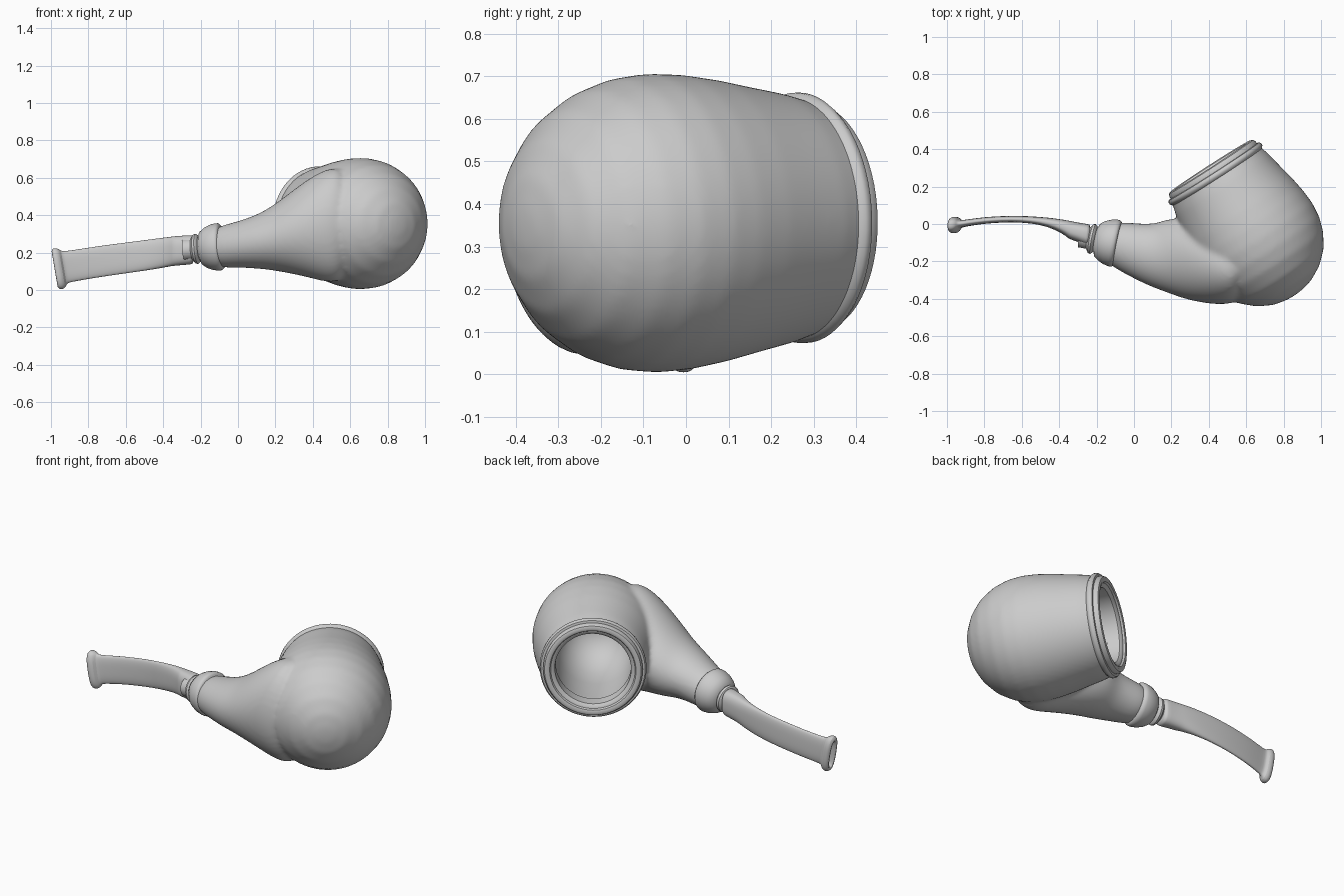
import bpy, bmesh
from math import cos, sin, pi, copysign
from mathutils import Vector

if "Cube" in bpy.data.objects:
    bpy.data.objects.remove(bpy.data.objects["Cube"])


def skin(name, rings, closed=False):
    """Bridge a list of equal-sized point rings; cap the ends unless closed."""
    bm = bmesh.new()
    vs = [[bm.verts.new(p) for p in r] for r in rings]
    n = len(vs[0])
    pairs = list(zip(vs, vs[1:])) + ([(vs[-1], vs[0])] if closed else [])
    for a, b in pairs:
        for i in range(n):
            j = (i + 1) % n
            bm.faces.new((a[i], a[j], b[j], b[i]))
    if not closed:
        bm.faces.new(vs[0])
        bm.faces.new(vs[-1])
    bmesh.ops.recalc_face_normals(bm, faces=bm.faces)
    mesh = bpy.data.meshes.new(name)
    bm.to_mesh(mesh)
    bm.free()
    ob = bpy.data.objects.new(name, mesh)
    bpy.context.collection.objects.link(ob)
    for o in bpy.data.objects:
        o.select_set(o == ob)
    bpy.context.view_layer.objects.active = ob
    bpy.ops.object.shade_smooth_by_angle(angle=0.7)
    return ob


def revolve(name, origin, axis, profile, closed=False, n=64):
    """Turn (radius, distance along axis) points around an axis."""
    o, d = Vector(origin), Vector(axis).normalized()
    a = d.cross(Vector((0, 0, 1))).normalized()
    b = d.cross(a)
    return skin(name, [[o + d * t + (a * cos(2 * pi * i / n) + b * sin(2 * pi * i / n)) * r
                        for i in range(n)] for r, t in profile], closed)


def loft(name, rows, power=2.0, n=32):
    """Oval sections across x: (x, ymin, ymax, zmin, zmax, lean in y, lean in z)."""
    rings = []
    for x, y0, y1, z0, z1, ky, kz in rows:
        ring = []
        for i in range(n):
            c, s = cos(2 * pi * i / n), sin(2 * pi * i / n)
            y = copysign(abs(c) ** (2 / power), c) * (y1 - y0) / 2
            z = copysign(abs(s) ** (2 / power), s) * (z1 - z0) / 2
            ring.append(Vector((x + ky * y + kz * z, (y0 + y1) / 2 + y, (z0 + z1) / 2 + z)))
        rings.append(ring)
    return skin(name, rings)


def add_mod(ob, kind, apply=True, **props):
    m = ob.modifiers.new(kind, kind)
    for k, v in props.items():
        setattr(m, k, v)
    if apply:
        with bpy.context.temp_override(object=ob, active_object=ob):
            bpy.ops.object.modifier_apply(modifier=m.name)


RIM, AXIS = (0.425, 0.285, 0.368), (0.54, -0.84, -0.03)

# bowl: egg-shaped turned body
bowl = revolve("bowl_and_shank", RIM, AXIS, [
    (.272, 0), (.295, .08), (.313, .17), (.332, .26), (.346, .35), (.351, .43),
    (.343, .51), (.318, .59), (.27, .67), (.2, .735), (.12, .777), (.05, .793), (.002, .796)])

# shank: flared tube melting into the bowl
shank = loft("shank_blend", [
    (-.15, -.19, .00, .14, .32, .2, 0), (-.08, -.235, .012, .117, .348, .2, 0),
    (0, -.282, .003, .12, .367, .15, 0), (.1, -.335, .0, .115, .402, .08, 0),
    (.18, -.368, .03, .106, .447, 0, 0), (.27, -.402, .03, .09, .515, 0, 0),
    (.38, -.425, .0, .066, .60, 0, 0), (.5, -.435, -.03, .032, .665, 0, 0),
    (.6, -.40, -.08, .06, .64, 0, 0)])
add_mod(shank, 'SUBSURF', levels=2)

# tobacco chamber: round-bottomed cavity
chamber = revolve("chamber_cutter", RIM, AXIS, [
    (.215, -.1), (.215, .1), (.22, .3), (.21, .42), (.175, .52), (.12, .58), (.06, .605), (.002, .61)])
chamber.hide_render = True

add_mod(bowl, 'BOOLEAN', operation='UNION', object=shank, solver='EXACT')
add_mod(bowl, 'REMESH', mode='VOXEL', voxel_size=.013, use_smooth_shade=True)
add_mod(bowl, 'SMOOTH', factor=.5, iterations=10)
add_mod(bowl, 'BOOLEAN', operation='DIFFERENCE', object=chamber, solver='EXACT')
for helper in (shank, chamber):
    bpy.data.objects.remove(helper)

# rim: rounded lip with a bead below it
revolve("rim", RIM, AXIS, [
    (.208, .07), (.21, .0), (.222, -.012), (.232, -.014), (.238, -.025), (.252, -.03),
    (.266, -.025), (.274, -.01), (.274, .002), (.287, .004), (.294, .014), (.294, .026),
    (.286, .036), (.27, .05)], closed=True)

# collar and stem ring between shank and stem
revolve("collar", (-.093, -.105, .232), (-.98, .19, -.09), [
    (.09, -.01), (.117, -.006), (.126, .004), (.127, .02), (.121, .05), (.108, .08), (.09, .104),
    (.072, .112), (.064, .116), (.074, .121), (.081, .13), (.078, .142), (.066, .15),
    (.058, .156), (.058, .2)], n=48)

# stem: flattened curved mouthpiece with flared hollow lip
stem = loft("stem", [
    (-.235, -.118, -.005, .14, .293, .1, 0), (-.25, -.115, .0, .137, .293, .1, 0),
    (-.30, -.093, .007, .133, .291, .1, 0), (-.345, -.08, .016, .129, .287, .1, 0),
    (-.36, -.066, .02, .127, .285, 0, 0), (-.42, -.03, .03, .116, .277, 0, -.03),
    (-.50, -.003, .038, .104, .266, 0, -.06), (-.60, .009, .044, .09, .253, 0, -.08),
    (-.70, .009, .043, .076, .24, 0, -.1), (-.80, .002, .037, .061, .225, 0, -.12),
    (-.88, -.01, .026, .047, .212, 0, -.15), (-.92, -.018, .02, .04, .207, 0, -.17),
    (-.932, -.022, .024, .03, .21, 0, -.17), (-.94, -.042, .036, .013, .22, 0, -.17),
    (-.957, -.05, .04, .004, .225, 0, -.17), (-.972, -.05, .037, .004, .223, 0, -.17),
    (-.982, -.042, .025, .015, .208, 0, -.17), (-.98, -.033, .014, .028, .195, 0, -.17),
    (-.965, -.026, .008, .038, .185, 0, -.17), (-.94, -.018, .008, .05, .18, 0, -.17)],
    power=2.6)
add_mod(stem, 'SUBSURF', levels=1, render_levels=1)
